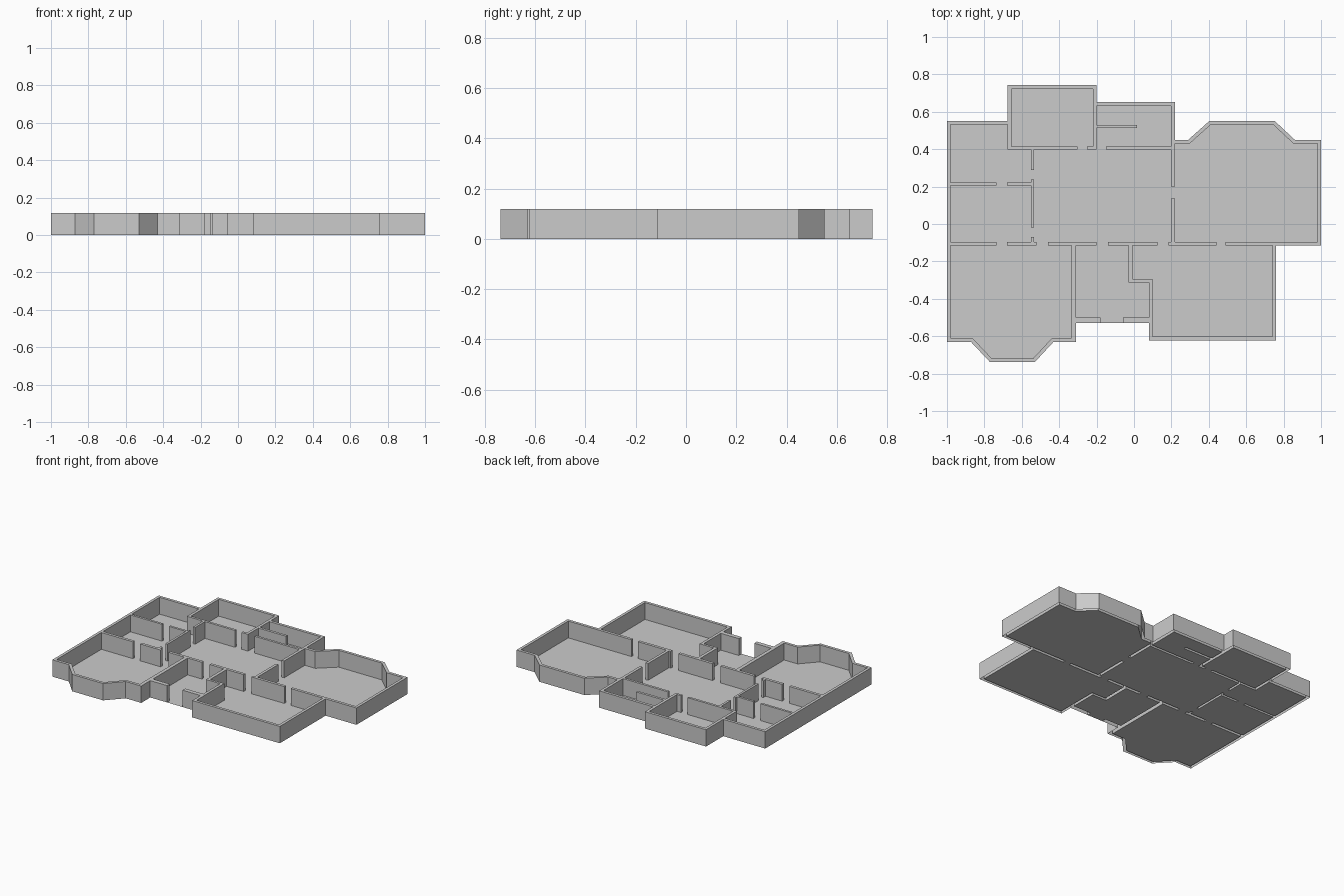
import bpy, bmesh
from mathutils import Vector
from mathutils.geometry import delaunay_2d_cdt

if "Cube" in bpy.data.objects:
    bpy.data.objects.remove(bpy.data.objects["Cube"])

H, T = 0.118, 0.02          # wall height, outer wall thickness

# Outer footprint of the house, counter-clockwise
outline = [Vector(p) for p in (
    (-1, -.63), (-.872, -.63), (-.77, -.738), (-.53, -.738), (-.43, -.63), (-.31, -.63),
    (-.31, -.53), (.08, -.53), (.08, -.622), (.76, -.622), (.76, -.115), (1, -.115),
    (1, .45), (.86, .45), (.752, .551), (.403, .551), (.29, .45), (.218, .45),
    (.218, .652), (-.20, .652), (-.20, .742), (-.675, .742), (-.675, .551), (-1, .551))]


def inset(poly, d):
    """Mitred inward offset of a counter-clockwise polygon."""
    out = []
    for i, p in enumerate(poly):
        a = (p - poly[i - 1]).normalized()
        b = (poly[(i + 1) % len(poly)] - p).normalized()
        na, nb = Vector((-a.y, a.x)), Vector((-b.y, b.x))
        out.append(p + (na + nb) * (d / (1 + na.dot(nb))))
    return out


def rect(x0, x1, y0, y1):
    return [Vector(p) for p in ((x0, y0), (x1, y0), (x1, y1), (x0, y1))]


def row(y0, y1, *spans):     # wall along x, broken by doorways
    return [rect(a, b, y0, y1) for a, b in spans]


def column(x0, x1, *spans):  # wall along y, broken by doorways
    return [rect(x0, x1, a, b) for a, b in spans]


door = rect(-.18, -.06, -.54, -.48)
partitions = (
    # main cross wall
    row(-.115, -.095, (-.99, -.735), (-.68, -.52), (-.46, -.20), (-.14, .125),
        (.185, .44), (.49, .77))
    # small rooms on the left
    + row(.207, .223, (-.99, -.735), (-.68, -.535))
    + column(-.551, -.535, (-.10, -.07), (-.018, .237), (.29, .405))
    # back rooms
    + row(.397, .414, (-.675, -.302), (-.25, -.20), (-.15, .205))
    + column(-.675, -.655, (.397, .56 - .01))
    + column(-.22, -.20, (.397, .645))
    + row(.512, .53, (-.21, .015))
    # right-hand room
    + column(.198, .218, (-.10, .137), (.20, .46 - .011))
    # entrance hall
    + column(-.335, -.31, (-.62, -.10))
    + column(-.03, -.008, (-.312, -.10))
    + row(-.312, -.295, (-.03, .10))
    + column(.08, .10, (-.615, -.30))
    + row(-.53, -.50, (-.315, -.18), (-.06, .085)))

# Flatten all outlines into one plan, split where they cross
shapes = [outline, inset(outline, T), door] + partitions
points, loops = [], []
for s in shapes:
    loops.append(list(range(len(points), len(points) + len(s))))
    points += s
verts, _, faces, _, _, origin = delaunay_2d_cdt(points, [], loops, 1, 1e-5)

wall_faces, floor_faces = [], []
for f, ids in zip(faces, origin):
    ids = set(ids)
    if 0 not in ids:
        continue
    is_wall = any(i > 2 for i in ids) or (1 not in ids and 2 not in ids)
    (wall_faces if is_wall else floor_faces).append(f)


def sheet(name, tris, z, drop=0):
    """Flat sheet from plan faces, with sides pulled down from its border."""
    bm = bmesh.new()
    vs = [bm.verts.new((v.x, v.y, z)) for v in verts]
    for t in tris:
        bm.faces.new([vs[i] for i in t])
    bmesh.ops.delete(bm, geom=[v for v in bm.verts if not v.link_faces], context='VERTS')
    if drop:
        border = [e for e in bm.edges if e.is_boundary]
        new = bmesh.ops.extrude_edge_only(bm, edges=border)['geom']
        for v in new:
            if isinstance(v, bmesh.types.BMVert):
                v.co.z -= drop
        bmesh.ops.recalc_face_normals(bm, faces=bm.faces)
    me = bpy.data.meshes.new(name)
    bm.to_mesh(me)
    bm.free()
    ob = bpy.data.objects.new(name, me)
    bpy.context.collection.objects.link(ob)


sheet("walls", wall_faces, H, H)
sheet("floor", floor_faces, 0)
